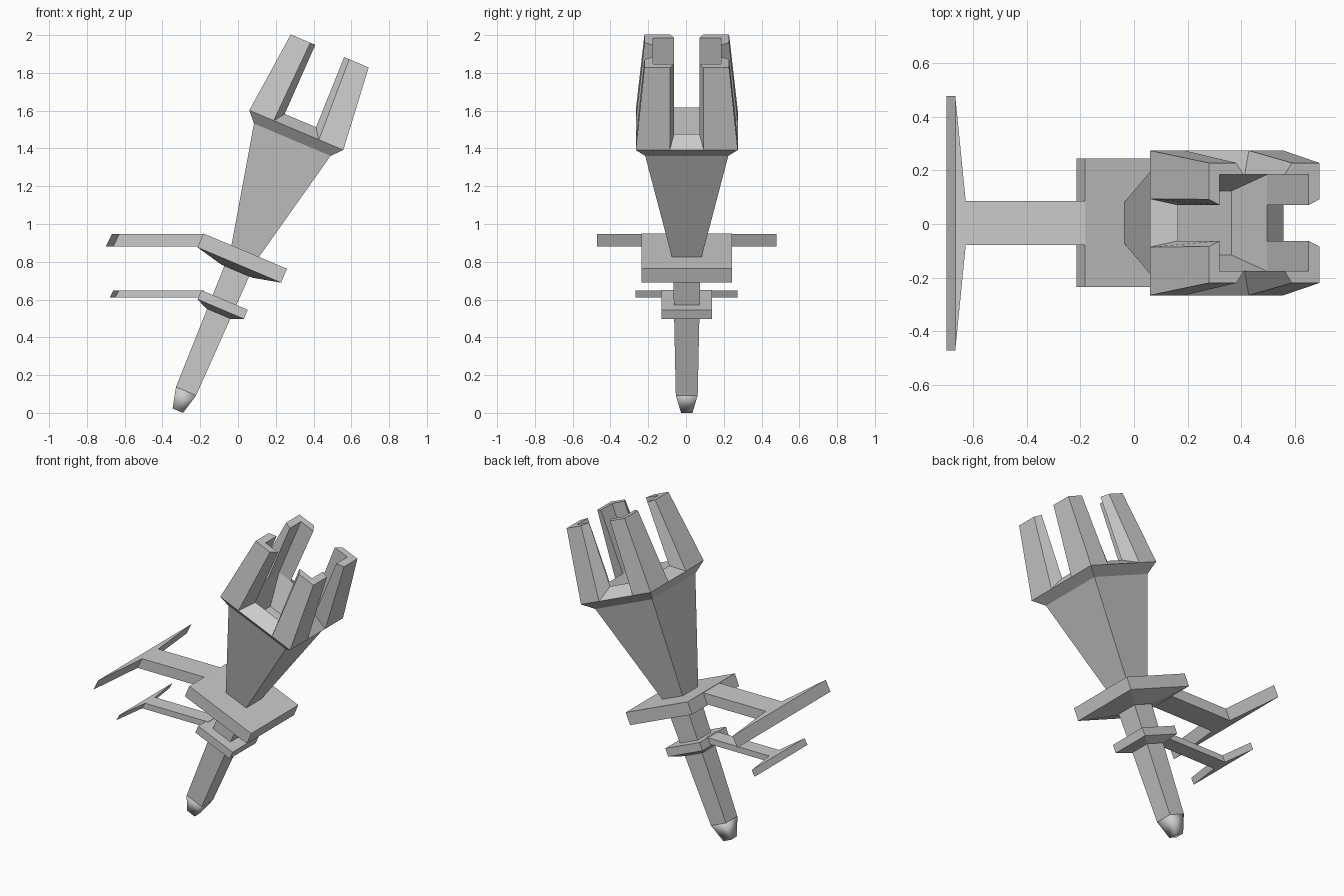
import bpy, bmesh, math
from mathutils import Matrix

if "Cube" in bpy.data.objects:
    bpy.data.objects.remove(bpy.data.objects["Cube"])

# Tilted torch frame: local z runs along the shaft
TILT = Matrix.Translation((-0.275, 0.004, 0.115)) @ Matrix.Rotation(math.radians(22.9), 4, 'Y')
FLAT = Matrix.Translation((0, 0.003, 0))


def loft(name, rings, matrix, cap_start=True, smooth=False):
    bm = bmesh.new()
    loops = [[bm.verts.new(c) for c in ring] for ring in rings]
    n = len(loops[0])
    for a, b in zip(loops, loops[1:]):
        for i in range(n):
            bm.faces.new((a[i], a[(i + 1) % n], b[(i + 1) % n], b[i]))
    if cap_start:
        bm.faces.new(loops[0][::-1])
    bm.faces.new(loops[-1])
    bmesh.ops.recalc_face_normals(bm, faces=bm.faces)
    if smooth:
        for f in bm.faces:
            f.smooth = True
    bm.transform(matrix)
    me = bpy.data.meshes.new(name)
    bm.to_mesh(me)
    bm.free()
    ob = bpy.data.objects.new(name, me)
    bpy.context.collection.objects.link(ob)
    return ob


def square(h, z):
    return [(-h, -h, z), (h, -h, z), (h, h, z), (-h, h, z)]


def squares(*pairs):
    return [square(h, z) for h, z in pairs]


# Shaft and rounded tip
loft("shaft", squares((0.058, 0), (0.074, 0.82)), TILT)
loft("shaft_tip", squares((0.03, -0.112), (0.058, 0)), TILT, smooth=True)

# Flared head with rim, sloped lip and inner bowl
loft("torch_head", squares((0.078, 0.8), (0.22, 1.445), (0.27, 1.5),
                           (0.18, 1.555), (0.12, 1.36)), TILT)


# Four L-shaped corner prongs
def prong_ring(outer, gx, gy, gx_in, gy_in, z, z_in, sx, sy):
    pts = [(outer, outer, z), (outer, gy, z), (0.18, gy_in, z_in),
           (0.18, 0.18, z_in), (gx_in, 0.18, z_in), (gx, outer, z)]
    return [(x * sx, y * sy, h) for x, y, h in pts]


for sx in (-1, 1):
    for sy in (-1, 1):
        low = prong_ring(0.27, 0.13, 0.09, 0.09, 0.067, 1.5, 1.555, sx, sy)
        top = prong_ring(0.224, 0.112, 0.088, 0.083, 0.067, 1.955, 1.955, sx, sy)
        side = ("back" if sx < 0 else "front") + ("_right" if sy < 0 else "_left")
        loft("prong_" + side, [low, top], TILT, cap_start=False)

# Collar plates with shallow tapered undersides
loft("upper_plate", squares((0.09, 0.69), (0.24, 0.725), (0.24, 0.805)), TILT)
loft("lower_plate", squares((0.075, 0.445), (0.133, 0.472), (0.133, 0.524)), TILT)


# Wall brackets: arm plus pointed wall bar, sheared backwards at the bottom
def bracket(name, back, front, inner, half_arm, half_bar, z0, z1, shear, end_shift):
    def plan(z, d, e):
        return [(back - d, half_bar, z), (back - d, -half_bar, z),
                (front - d, -half_arm, z), (inner - e, -half_arm, z),
                (inner - e, half_arm, z), (front - d, half_arm, z)]
    loft(name, [plan(z0, shear, end_shift), plan(z1, 0, 0)], FLAT)


bracket("upper_bracket", -0.667, -0.628, -0.18, 0.082, 0.475, 0.88, 0.948, 0.033, 0.03)
bracket("lower_bracket", -0.66, -0.63, -0.18, 0.05, 0.27, 0.61, 0.648, 0.02, 0.02)
